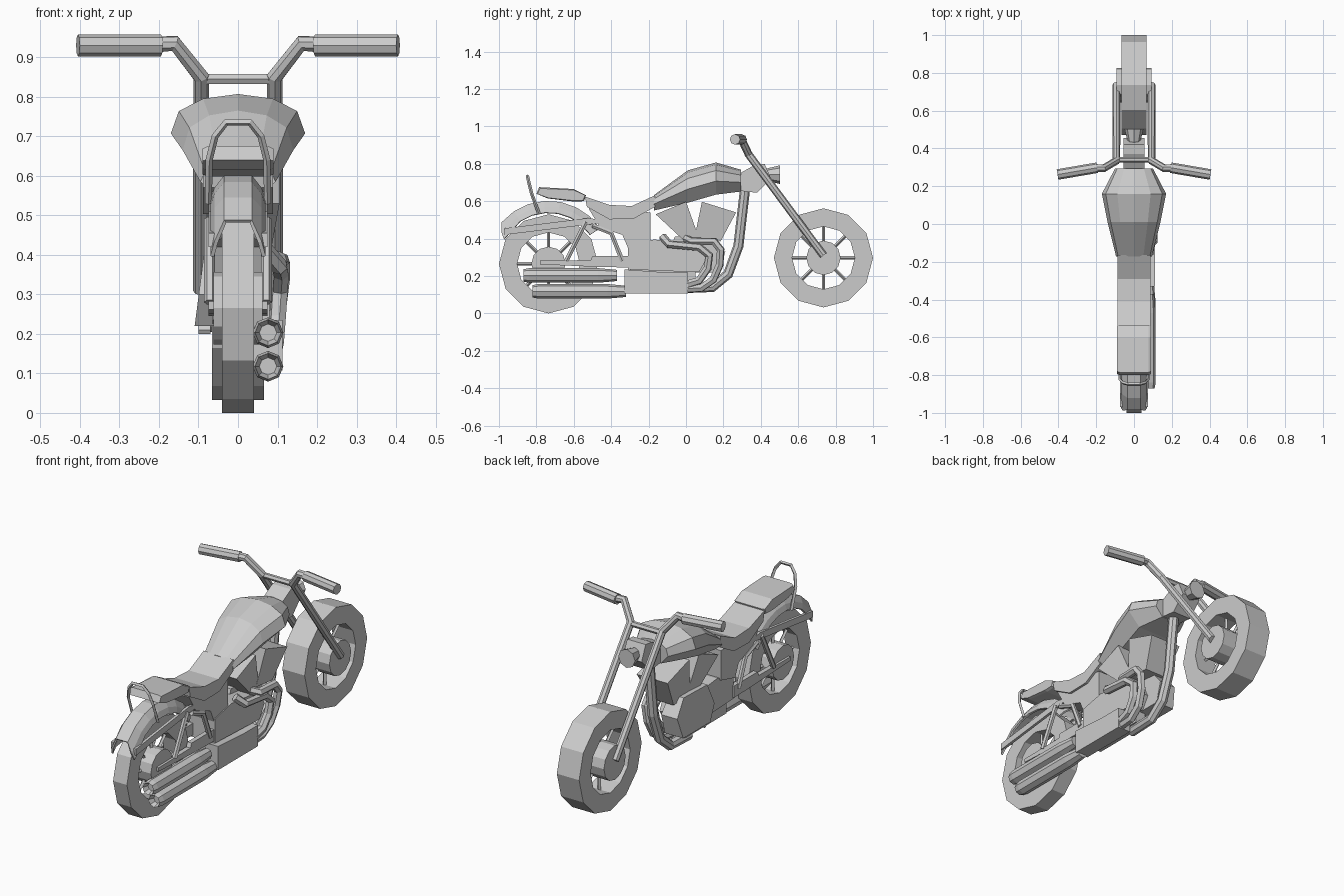
import bpy, bmesh, math
from mathutils import Vector

if "Cube" in bpy.data.objects:
    bpy.data.objects.remove(bpy.data.objects["Cube"])


def finish(name, bm):
    bmesh.ops.recalc_face_normals(bm, faces=bm.faces)
    me = bpy.data.meshes.new(name)
    bm.to_mesh(me)
    bm.free()
    ob = bpy.data.objects.new(name, me)
    bpy.context.collection.objects.link(ob)
    return ob


def loft(name, rings, closed=True, wrap=False):
    """Skin a list of point rings; closed = ring is a loop, wrap = last ring joins first."""
    bm = bmesh.new()
    vs = [[bm.verts.new(p) for p in r] for r in rings]
    n = len(vs[0])
    pairs = list(zip(vs, vs[1:])) + ([(vs[-1], vs[0])] if wrap else [])
    for a, b in pairs:
        for i in range(n if closed else n - 1):
            j = (i + 1) % n
            bm.faces.new((a[i], a[j], b[j], b[i]))
    if closed and not wrap:
        bm.faces.new(vs[0])
        bm.faces.new(vs[-1])
    return finish(name, bm)


def prism(name, pts, x0, x1):
    """Side profile (y, z) extruded across x."""
    return loft(name, [[(x, y, z) for y, z in pts] for x in (x0, x1)])


def pad(name, pts, w, inset):
    """Side profile with chamfered flanks."""
    cy = sum(p[0] for p in pts) / len(pts)
    cz = sum(p[1] for p in pts) / len(pts)
    small = [(y + (cy - y) * inset, z + (cz - z) * inset * 4) for y, z in pts]
    return loft(name, [[(x, y, z) for y, z in p] for x, p in
                       ((-w, small), (-w * .85, pts), (w * .85, pts), (w, small))])


def tube(name, pts, r, res=1):
    """Poly path with a round section (4 + 2*res sides)."""
    cu = bpy.data.curves.new(name, 'CURVE')
    cu.dimensions = '3D'
    cu.bevel_depth, cu.bevel_resolution, cu.use_fill_caps = r, res, True
    sp = cu.splines.new('POLY')
    sp.points.add(len(pts) - 1)
    for p, c in zip(sp.points, pts):
        p.co = (*c, 1)
    tmp = bpy.data.objects.new(name + "_path", cu)
    bpy.context.collection.objects.link(tmp)
    bpy.context.view_layer.update()
    me = bpy.data.meshes.new_from_object(tmp.evaluated_get(bpy.context.evaluated_depsgraph_get()))
    bpy.data.objects.remove(tmp)
    me.polygons.foreach_set("use_smooth", [False] * len(me.polygons))
    ob = bpy.data.objects.new(name, me)
    bpy.context.collection.objects.link(ob)
    return ob


def pair(name, pts, r, res=1):
    for s, side in ((1, "right"), (-1, "left")):
        tube(f"{name}_{side}", [(s * x, y, z) for x, y, z in pts], r, res)


def circle(x, cy, cz, r, n):
    return [(x, cy + r * math.cos(math.tau * i / n), cz + r * math.sin(math.tau * i / n))
            for i in range(n)]


# Wheels: tyre ring, hub, eight spokes
def wheel(name, cy, cz, w, hub_w):
    loft(name + "_tyre", [circle(x, cy, cz, r, 12) for x, r in
                          ((-w, .265), (w, .265), (w, .168), (-w, .168))], wrap=True)
    loft(name + "_hub", [circle(x, cy, cz, .092, 12) for x in (-hub_w, hub_w)])
    for i in range(8):
        a = math.tau * i / 8
        d = Vector((0, math.cos(a), math.sin(a)))
        c = Vector((0, cy, cz))
        tube(f"{name}_spoke_{i}", [c + d * .07, c + d * .18], .009, 0)


wheel("front_wheel", .735, .297, .066, .092)
wheel("rear_wheel", -.735, .265, .041, .062)

# Fork legs running up into the handlebar, grips, crossbar
pair("fork", [(.093, .735, .31), (.093, .335, .85), (.16, .295, .935), (.21, .297, .932)], .021, 2)
for s, side in ((1, "right"), (-1, "left")):
    tube("grip_" + side, [(s * .195, .298, .93), (s * .405, .262, .93)], .028, 2)
tube("handlebar_crossbar", [(-.09, .34, .845), (.09, .34, .845)], .015)

# Steering head and headlight
prism("steering_head", [(.29, .655), (.29, .75), (.37, .795), (.42, .80), (.455, .72), (.38, .645)],
      -.055, .055)
loft("headlight", [[(r * math.cos(math.tau * i / 8), y, .742 + r * math.sin(math.tau * i / 8))
                    for i in range(8)] for y, r in ((.39, .015), (.44, .035), (.503, .05))])

# Fuel tank
half = [(.52, .93), (.88, .75), (1, .42), (.58, 0)]
sect = [(0, 1)] + half + [(-x, z) for x, z in reversed(half)]
loft("fuel_tank", [[(u * w, y, lo + v * (hi - lo)) for u, v in sect] for y, w, hi, lo in
                   ((-.172, .095, .632, .55), (.01, .14, .765, .592),
                    (.16, .17, .807, .635), (.295, .10, .768, .652))])

# Seat and passenger pad
pad("seat", [(-.54, .625), (-.41, .580), (-.29, .574), (-.165, .632), (-.165, .57),
             (-.28, .506), (-.41, .503), (-.53, .57)], .088, .0)
pad("passenger_pad", [(-.80, .640), (-.785, .675), (-.60, .665), (-.535, .632),
                      (-.545, .60), (-.60, .598), (-.74, .615)], .09, .04)
# Backrest hoop
tube("backrest_hoop", [(-.075, -.785, .53), (-.073, -.825, .64), (-.058, -.84, .70),
                       (-.03, -.848, .735), (.03, -.848, .735), (.058, -.84, .70),
                       (.073, -.825, .64), (.075, -.785, .53)], .009, 0)

# Rear fender: bent channel over the tyre, flanks trailing lower at the back
fender = []
for i in range(8):
    ring = []
    for x, r, tail in ((.07, .27, 13), (.06, .30, 8), (.035, .332, 0)):
        a = math.radians(139 - i * 15 + (tail if i == 0 else 0))
        ring.append((x, -.735 + r * math.cos(a), .27 + r * math.sin(a)))
    fender.append([(-x, y, z) for x, y, z in ring] + ring[::-1])
ob = loft("rear_fender", fender, closed=False)
sol = ob.modifiers.new("thickness", 'SOLIDIFY')
sol.thickness = .01

# Mid body below the seat
prism("side_body", [(-.52, .56), (-.19, .54), (-.19, .38), (-.31, .35), (-.34, .42), (-.46, .46)],
      -.075, .075)
# Rear frame: fender rails, shocks, stays, swingarm
for s, side in ((1, "right"), (-1, "left")):
    prism("fender_rail_" + side, [(-.97, .42), (-.97, .455), (-.52, .51), (-.40, .49), (-.52, .475)],
          s * .06, s * .075)
    prism("swingarm_" + side, [(-.78, .262), (-.78, .282), (-.51, .285), (-.50, .308), (-.30, .308),
                               (-.30, .245), (-.50, .25)], s * .05, s * .075)
pair("shock", [(.072, -.64, .28), (.072, -.535, .49)], .014)
pair("frame_stay", [(.072, -.50, .47), (.072, -.40, .43), (.072, -.34, .28)], .014)

# Engine: crankcase, exhaust box, left cover, two flared cylinders
prism("crankcase", [(-.31, .365), (-.17, .395), (.07, .37), (.11, .29), (.07, .22), (-.31, .235)],
      -.065, .08)
prism("exhaust_box", [(-.33, .107), (-.33, .235), (-.12, .22), (.01, .22), (.01, .107)], .035, .112)
cover = [(-.10, .30), (-.06, .41), (.14, .415), (.21, .33), (.18, .22), (-.05, .22)]
loft("left_engine_cover", [[(-.0, y, z) for y, z in cover],
                           [(-.085 - (.41 - z) * .13, y, z) for y, z in cover]])
tube("left_peg", [(-.10, -.02, .21), (-.07, -.02, .21)], .012)
for name, pts in (("rear_cylinder", [(-.162, .53), (0, .597), (.065, .415), (.015, .365)]),
                  ("front_cylinder", [(.085, .597), (.268, .54), (.185, .385), (.045, .40)])):
    loft(name, [[(s * (.105 if i < 2 else .075), y, z) for i, (y, z) in enumerate(pts)]
                for s in (-.75, 1)])

# Front down tube of the frame
tube("down_tube", [(0, .315, .66), (0, .28, .36), (0, .225, .21), (0, .14, .14),
                   (0, -.02, .135)], .027, 2)
prism("lower_frame", [(-.30, .15), (-.30, .24), (.05, .24), (.05, .15)], -.03, .03)

# Exhaust pipes and twin mufflers
tube("rear_exhaust_pipe", [(.07, -.125, .41), (.105, -.09, .37), (.108, .07, .355), (.105, .125, .31),
                           (.10, .115, .24), (.095, .07, .175), (.09, -.01, .15)], .022)
tube("front_exhaust_pipe", [(.07, .0, .40), (.105, .03, .385), (.11, .15, .385), (.11, .185, .34),
                            (.10, .18, .26), (.09, .145, .18), (.085, .08, .135), (.085, -.01, .13)], .022)
for name, z, y0 in (("upper_muffler", .203, -.87), ("lower_muffler", .118, -.82)):
    loft(name, [[(.076 + r * math.cos(math.tau * i / 8), y0 + t, z + r * math.sin(math.tau * i / 8))
                 for i in range(8)] for t, r in
                ((.03, .022), (0, .033), (.03, .039), (.40, .039), (.50, .03))])
